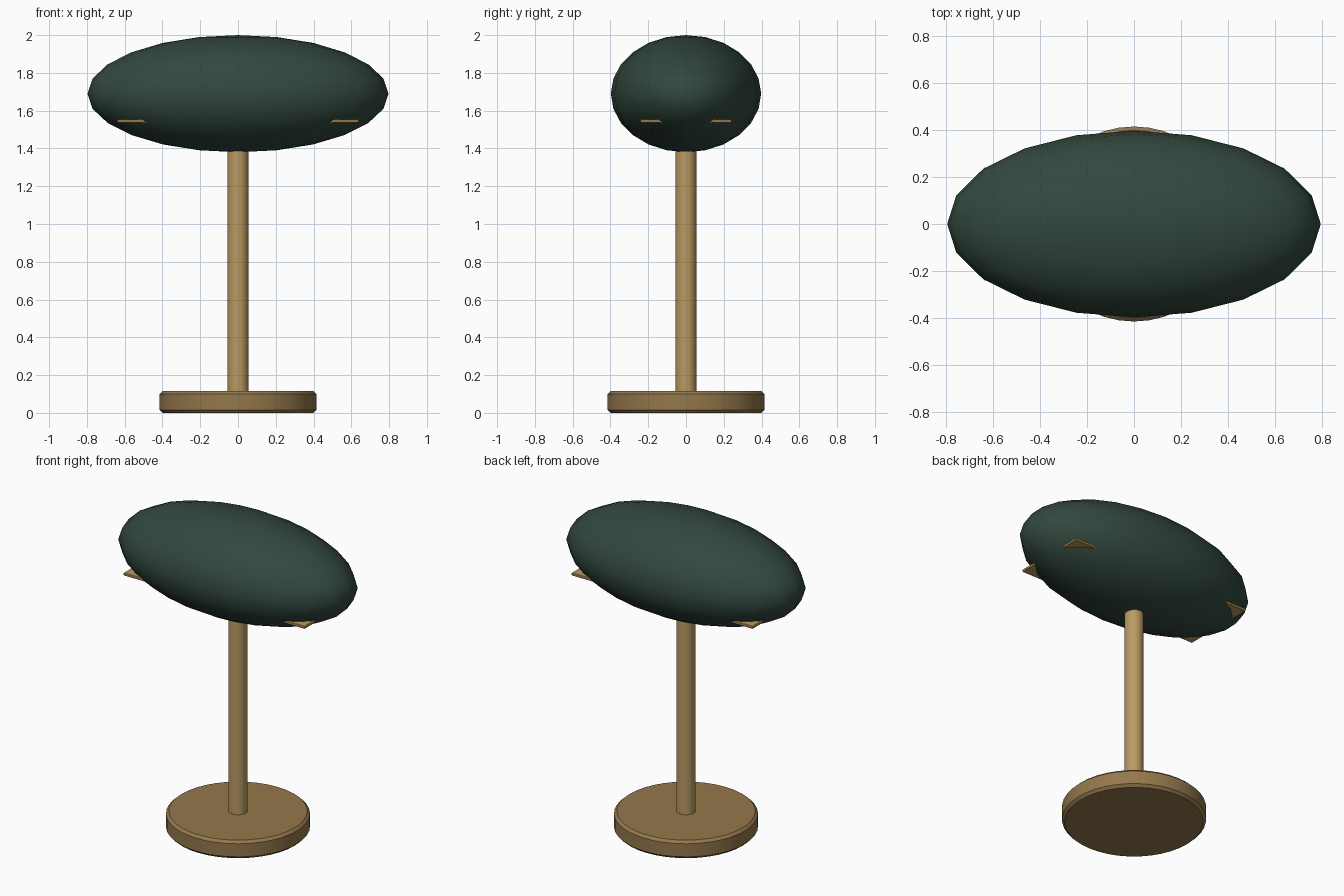
import bpy

if "Cube" in bpy.data.objects:
    bpy.data.objects.remove(bpy.data.objects["Cube"])


def material(name, color):
    mat = bpy.data.materials.new(name)
    mat.diffuse_color = color
    mat.use_nodes = True
    mat.node_tree.nodes["Principled BSDF"].inputs["Base Color"].default_value = mat.diffuse_color
    return mat


def finish(name, mat, bevel=0.0, angle=0.6):
    obj = bpy.context.object
    obj.name = name
    obj.data.materials.append(mat)
    bpy.ops.object.transform_apply(location=False, rotation=False, scale=True)
    if bevel:
        mod = obj.modifiers.new("Bevel", "BEVEL")
        mod.width = bevel
        mod.segments = 1
        mod.limit_method = 'ANGLE'
        bpy.ops.object.modifier_apply(modifier=mod.name)
    bpy.ops.object.shade_smooth_by_angle(angle=angle)
    return obj


def cylinder(name, radius, z0, z1, sides, mat, bevel=0.0):
    bpy.ops.mesh.primitive_cylinder_add(vertices=sides, radius=radius, depth=z1 - z0,
                                        location=(0, 0, (z0 + z1) / 2))
    return finish(name, mat, bevel)


dark_wood = material("brown", (0.296, 0.188, 0.072, 1))
wood = material("tan", (0.49, 0.325, 0.12, 1))
green = material("dark_green", (0.032, 0.065, 0.048, 1))

# Round foot and slim post
cylinder("base", 0.416, 0.0, 0.115, 40, dark_wood, 0.016)
cylinder("post", 0.055, 0.11, 1.54, 24, wood)

# Thin plate whose corners poke out of the head
bpy.ops.mesh.primitive_cube_add(size=1, location=(0, 0, 1.545))
bpy.context.object.scale = (1.28, 0.484, 0.018)
finish("support_plate", wood, 0.004)

# Stretched ellipsoid head
bpy.ops.mesh.primitive_uv_sphere_add(segments=20, ring_count=12, radius=1,
                                     location=(0, 0, 1.69))
bpy.context.object.scale = (0.797, 0.398, 0.31)
finish("head", green, angle=1.5)
